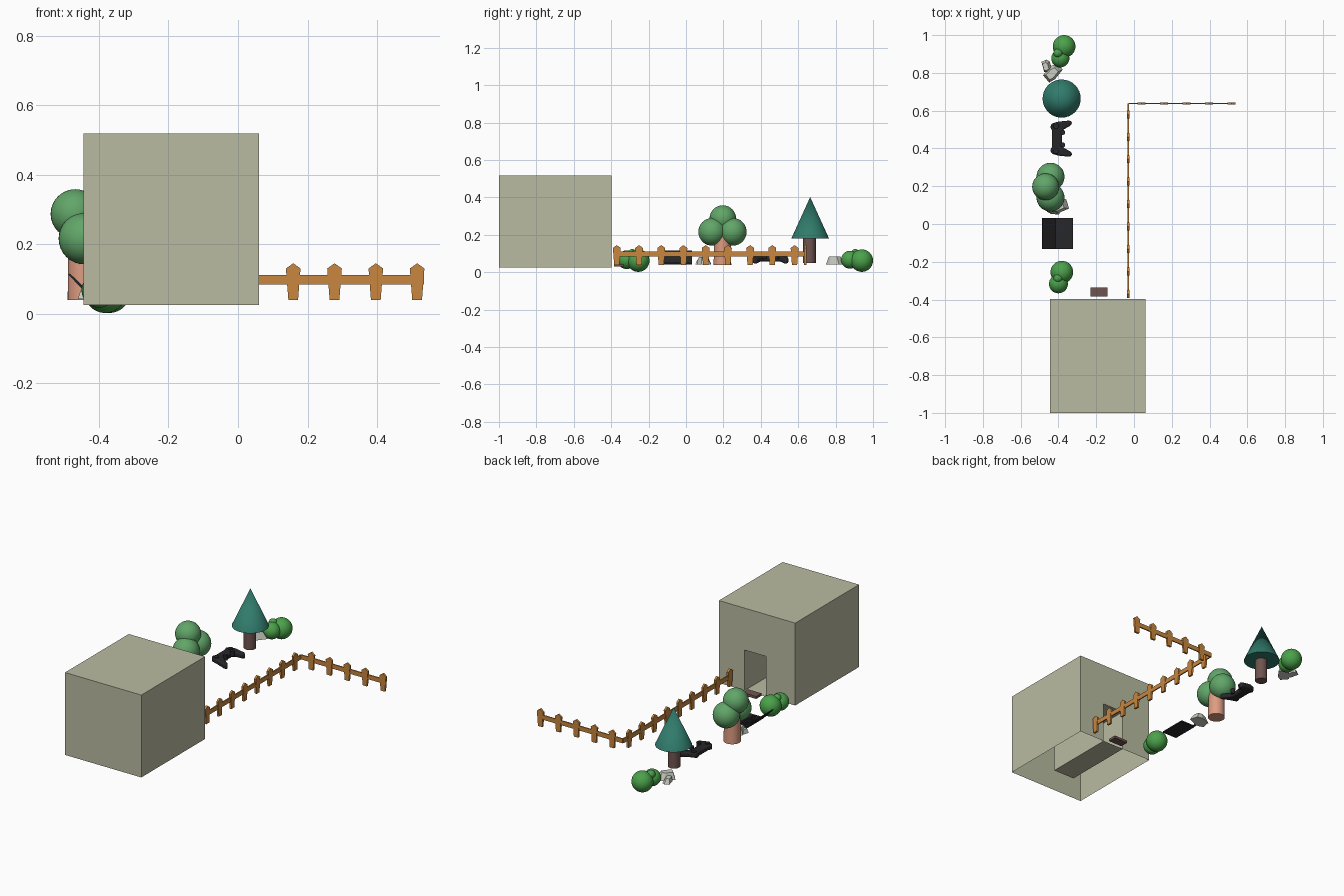
import bpy, bmesh, math
from mathutils import Vector, Matrix

if "Cube" in bpy.data.objects:
    bpy.data.objects.remove(bpy.data.objects["Cube"])


def mat(name, rgb):
    m = bpy.data.materials.new(name)
    m.diffuse_color = (*rgb, 1)
    m.use_nodes = True
    m.node_tree.nodes["Principled BSDF"].inputs["Base Color"].default_value = m.diffuse_color
    return m


PLASTER = mat("plaster", (0.49, 0.50, 0.36))
WOOD = mat("fence_wood", (0.58, 0.24, 0.05))
LEAF = mat("leaf", (0.12, 0.38, 0.14))
BUSH = mat("bush_green", (0.07, 0.36, 0.07))
PINE = mat("pine_green", (0.03, 0.20, 0.15))
BARK = mat("light_bark", (0.72, 0.33, 0.22))
BROWN = mat("dark_brown", (0.16, 0.09, 0.08))
BLACK = mat("black_plastic", (0.02, 0.02, 0.023))
STONE = mat("stone", (0.60, 0.62, 0.54))


def finish(bm, name, material, smooth=False):
    me = bpy.data.meshes.new(name)
    bmesh.ops.recalc_face_normals(bm, faces=bm.faces)
    bm.to_mesh(me)
    bm.free()
    ob = bpy.data.objects.new(name, me)
    bpy.context.collection.objects.link(ob)
    me.materials.append(material)
    if smooth:
        bpy.ops.object.select_all(action='DESELECT')
        ob.select_set(True)
        bpy.context.view_layer.objects.active = ob
        bpy.ops.object.shade_smooth_by_angle(angle=math.radians(35))
    return ob


def add_box(bm, lo, hi):
    lo, hi = Vector(lo), Vector(hi)
    s = hi - lo
    bmesh.ops.create_cube(bm, size=1, matrix=Matrix.Translation((lo + hi) / 2) @ Matrix.Diagonal((*s, 1)))


def box(name, lo, hi, material):
    bm = bmesh.new()
    add_box(bm, lo, hi)
    return finish(bm, name, material)


def balls(name, items, material):
    bm = bmesh.new()
    for x, y, z, r in items:
        bmesh.ops.create_uvsphere(bm, u_segments=32, v_segments=16, radius=r,
                                  matrix=Matrix.Translation((x, y, z)))
    return finish(bm, name, material, True)


def cone(name, x, y, z0, z1, r0, r1, material):
    bm = bmesh.new()
    bmesh.ops.create_cone(bm, cap_ends=True, segments=32, radius1=r0, radius2=r1, depth=z1 - z0,
                          matrix=Matrix.Translation((x, y, (z0 + z1) / 2)))
    return finish(bm, name, material, True)


def prism(bm, bottom, top):
    a = [bm.verts.new(p) for p in bottom]
    b = [bm.verts.new(p) for p in top]
    bm.faces.new(a)
    bm.faces.new(b)
    for i in range(len(a)):
        j = (i + 1) % len(a)
        bm.faces.new((a[i], a[j], b[j], b[i]))


# house shell: open underneath, doorway on the +y side leading into a short passage
X0, X1, Y0, Y1, Z0, Z1 = -0.445, 0.06, -1.0, -0.397, 0.025, 0.518
DX0, DX1, DZ, DY = -0.25, -0.11, 0.267, -0.83
bm = bmesh.new()


def face(*pts):
    bm.faces.new([bm.verts.new(p) for p in pts])


face((X0, Y1, Z0), (DX0, Y1, Z0), (DX0, Y1, DZ), (DX1, Y1, DZ), (DX1, Y1, Z0),
     (X1, Y1, Z0), (X1, Y1, Z1), (X0, Y1, Z1))
face((X0, Y0, Z0), (X1, Y0, Z0), (X1, Y0, Z1), (X0, Y0, Z1))
face((X0, Y0, Z0), (X0, Y1, Z0), (X0, Y1, Z1), (X0, Y0, Z1))
face((X1, Y0, Z0), (X1, Y1, Z0), (X1, Y1, Z1), (X1, Y0, Z1))
face((X0, Y0, Z1), (X1, Y0, Z1), (X1, Y1, Z1), (X0, Y1, Z1))
face((DX0, DY, Z0), (DX0, Y1, Z0), (DX0, Y1, DZ), (DX0, DY, DZ))
face((DX1, DY, Z0), (DX1, Y1, Z0), (DX1, Y1, DZ), (DX1, DY, DZ))
face((DX0, DY, DZ), (DX1, DY, DZ), (DX1, Y1, DZ), (DX0, Y1, DZ))
face((DX0, DY, Z0), (DX1, DY, Z0), (DX1, Y1, Z0), (DX0, Y1, Z0))
face((DX0, DY, Z0), (DX1, DY, Z0), (DX1, DY, DZ), (DX0, DY, DZ))
bmesh.ops.remove_doubles(bm, verts=bm.verts, dist=1e-5)
finish(bm, "house", PLASTER)
box("door_step", (-0.23, -0.385, 0.03), (-0.14, -0.335, 0.045), BROWN)


# fence: pointed tapered pickets on a thin rail, two runs meeting at a corner
FX, FY = -0.03, 0.638
PICKET = [(-0.014, 0.04), (0.014, 0.04), (0.021, 0.13), (0, 0.145), (-0.021, 0.13)]


def fence(name, centres, along_x, rail):
    bm = bmesh.new()
    t = 0.006
    for c in centres:
        if along_x:
            prism(bm, [(c + u, FY - t, z) for u, z in PICKET], [(c + u, FY + t, z) for u, z in PICKET])
        else:
            prism(bm, [(FX - t, c + u, z) for u, z in PICKET], [(FX + t, c + u, z) for u, z in PICKET])
    r = 0.0035
    if along_x:
        add_box(bm, (rail[0], FY - r, 0.084), (rail[1], FY + r, 0.111))
    else:
        add_box(bm, (FX - r, rail[0], 0.084), (FX + r, rail[1], 0.111))
    finish(bm, name, WOOD)


fence("side_fence", [-0.37 + 0.1188 * i for i in range(9)], False, (-0.385, FY))
fence("back_fence", [0.04 + 0.1188 * i for i in range(5)], True, (FX, 0.535))

# trees
cone("round_tree_trunk", -0.443, 0.195, 0.04, 0.21, 0.047, 0.045, BARK)
balls("round_tree_crown", [(-0.442, 0.25, 0.216, 0.074), (-0.442, 0.14, 0.216, 0.074),
                           (-0.468, 0.197, 0.287, 0.071)], LEAF)
cone("pine_trunk", -0.383, 0.66, 0.05, 0.19, 0.034, 0.034, BROWN)
cone("pine_crown", -0.383, 0.664, 0.18, 0.402, 0.101, 0, PINE)

# bushes
balls("near_bush", [(-0.382, -0.255, 0.062, 0.06), (-0.40, -0.317, 0.067, 0.05),
                    (-0.402, -0.287, 0.1, 0.024)], BUSH)
balls("far_bush", [(-0.37, 0.94, 0.062, 0.06), (-0.39, 0.877, 0.067, 0.048),
                   (-0.402, 0.905, 0.1, 0.024)], BUSH)


# rocks: chunky tapered blocks
def rock(name, blocks):
    bm = bmesh.new()
    for x, y, hx, hy, h, ang in blocks:
        rot = Matrix.Rotation(ang, 3, 'Z')
        base = [(-1, -0.7), (-0.3, -1), (1, -0.8), (1, 0.6), (0.4, 1), (-0.9, 0.9)]

        def ring(s, z, dx):
            return [rot @ Vector((hx * u * s + dx, hy * v * s, 0)) + Vector((x, y, z)) for u, v in base]
        prism(bm, ring(1, 0.042, 0), ring(0.62, 0.042 + h, -0.006))
    finish(bm, name, STONE)


rock("near_rock", [(-0.40, 0.095, 0.05, 0.036, 0.04, 0.3), (-0.425, 0.075, 0.033, 0.024, 0.025, -0.2)])
rock("far_rock", [(-0.43, 0.80, 0.05, 0.032, 0.042, 0.8), (-0.462, 0.835, 0.022, 0.034, 0.03, 0.3)])

# laptop: keyboard half towards +x, screen leaning back towards -x
box("laptop_base", (-0.42, -0.132, 0.042), (-0.324, 0.032, 0.05), BLACK)
bm = bmesh.new()
lid = [(-0.42, 0.043), (-0.414, 0.049), (-0.484, 0.116), (-0.488, 0.112)]
prism(bm, [(x, -0.132, z) for x, z in lid], [(x, 0.032, z) for x, z in lid])
finish(bm, "laptop_screen", BLACK)
bm = bmesh.new()
for i in range(4):
    for j in range(10):
        x, y = -0.405 + i * 0.0125, -0.122 + j * 0.0145
        add_box(bm, (x, y, 0.049), (x + 0.01, y + 0.012, 0.052))
finish(bm, "laptop_keys", BLACK)

# game controller: mirrored outline, grips sloping down towards +x
half = [(0.045, -0.435), (0.062, -0.444), (0.08, -0.435), (0.09, -0.40), (0.096, -0.34),
        (0.086, -0.326), (0.069, -0.335), (0.05, -0.37), (0.035, -0.38)]
outline = half + [(-u, v) for u, v in reversed(half)]
CY = 0.452


def pad_z(v):
    return 0.06 - max(0, v + 0.39) * 0.25


bm = bmesh.new()
prism(bm, [(v, CY + u, pad_z(v)) for u, v in outline],
      [(v, CY + u, pad_z(v) + 0.03) for u, v in outline])
bmesh.ops.triangulate(bm, faces=[f for f in bm.faces if len(f.verts) > 4])
pad = finish(bm, "controller_body", BLACK, True)
bev = pad.modifiers.new("round", 'BEVEL')
bev.width = 0.008
bev.segments = 3
for s, n in ((-1, "left"), (1, "right")):
    cone(n + "_stick", -0.377, CY + s * 0.033, 0.07, 0.1, 0.012, 0.013, BLACK)
    cone(n + "_button_pad", -0.413, CY + s * 0.066, 0.085, 0.094, 0.016, 0.014, BLACK)
